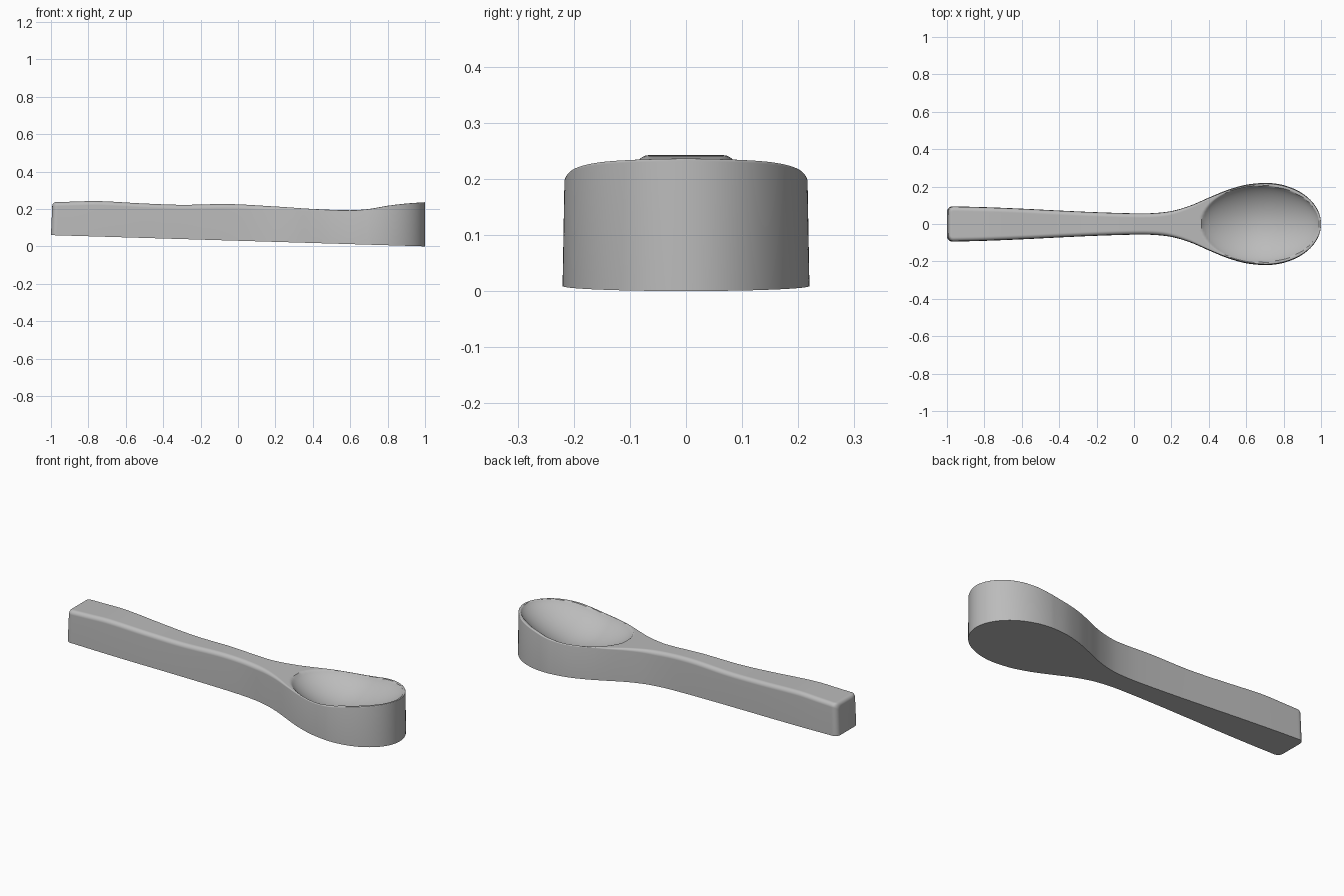
import bpy, math

cube = bpy.data.objects.get("Cube")
if cube:
    bpy.data.objects.remove(cube, do_unlink=True)

ACROSS = 48
BOWL_X, BOWL_LEN, BOWL_WIDTH, BOWL_DEPTH = 0.675, 0.315, 0.207, 0.1

# Half width of the outline and height of the top edge along the length
WIDTH = [(-1, .095), (-.8, .09), (-.6, .082), (-.4, .072), (-.2, .063), (0, .057),
         (.1, .058), (.2, .069), (.3, .098), (.4, .141), (.5, .182), (.6, .21), (.7, .22), (.8, .22)]
TOP = [(-1, .236), (-.88, .239), (-.75, .242), (-.5, .229), (-.3, .222), (-.05, .226),
       (.2, .213), (.4, .2), (.6, .193), (.7, .2), (.8, .217), (.9, .229), (1, .236)]


def smooth_curve(points, x):
    """Cubic interpolation through unevenly spaced points."""
    last = len(points) - 1
    i = next((k for k in range(last) if x <= points[k + 1][0]), last - 1)

    def slope(k):
        a, b = points[max(k - 1, 0)], points[min(k + 1, last)]
        return (b[1] - a[1]) / (b[0] - a[0])

    (x0, y0), (x1, y1) = points[i], points[i + 1]
    h = x1 - x0
    t = (x - x0) / h
    return ((1 + 2 * t) * (1 - t) ** 2 * y0 + t * (1 - t) ** 2 * h * slope(i)
            + t * t * (3 - 2 * t) * y1 - t * t * (1 - t) * h * slope(i + 1))


def round_drop(distance, radius):
    """How far a rounded edge falls at a distance from the side."""
    gap = max(radius - distance, 0)
    return radius - math.sqrt(max(radius ** 2 - gap ** 2, 0))


def half_width(x):
    if x > .7:
        return max(.22 * math.sqrt(max(1 - ((x - .7) / .3) ** 2, 0)), .004)
    return smooth_curve(WIDTH, x) - round_drop(x + 1, .03)


def top_height(x, y, w):
    blend = min(max((x - .15) / .3, 0), 1)
    radius = min(.022 * (1 - blend) + .005 * blend, w)
    z = smooth_curve(TOP, x) - round_drop(w - abs(y), radius)
    z -= round_drop(x + 1, .02)
    u = ((x - BOWL_X) / BOWL_LEN) ** 2 + (y / BOWL_WIDTH) ** 2
    if u < 1:
        z -= BOWL_DEPTH * (1 - u) ** .8
    return z


# Stations: tight at the handle end, even along the handle, tight at the bowl tip
stations = [-1 + .04 * (1 - math.cos(i / 10 * math.pi / 2)) for i in range(10)]
stations += [-.96 + 1.26 * i / 50 for i in range(50)]
stations += [.3 + .4 * i / 40 for i in range(40)]
stations += [.7 + .3 * math.sin(i / 48 * math.pi / 2) for i in range(49)]

# Each station is a closed loop: top from side to side, then the two bottom corners
verts, faces = [], []
ring = ACROSS + 3
for x in stations:
    w = half_width(x)
    bottom = .03 * (1 - x)
    lean = .985
    for j in range(ACROSS + 1):
        y = w * math.sin((j / ACROSS - .5) * math.pi)
        z = top_height(x, y, w)
        shift = .008 * max(0, 1 - (x + 1) / .1) * (z - bottom) / .18
        verts.append((x + shift, y * lean, z))
    verts += [(x, w, bottom), (x, -w, bottom)]

for i in range(len(stations) - 1):
    for j in range(ring):
        k = (j + 1) % ring
        faces.append((i * ring + j, (i + 1) * ring + j, (i + 1) * ring + k, i * ring + k))
faces.append(tuple(range(ring)))
faces.append(tuple(reversed(range((len(stations) - 1) * ring, len(stations) * ring))))

mesh = bpy.data.meshes.new("spoon_body")
mesh.from_pydata(verts, [], faces)
mesh.validate()
spoon = bpy.data.objects.new("spoon_body", mesh)
bpy.context.collection.objects.link(spoon)

# Plain grey
grey = bpy.data.materials.new("plain_grey")
grey.use_nodes = True
colour = (.5, .5, .5, 1)
grey.diffuse_color = colour
grey.node_tree.nodes["Principled BSDF"].inputs["Base Color"].default_value = colour
mesh.materials.append(grey)

bpy.ops.object.select_all(action="DESELECT")
spoon.select_set(True)
bpy.context.view_layer.objects.active = spoon
bpy.ops.object.shade_smooth_by_angle(angle=math.radians(35))
